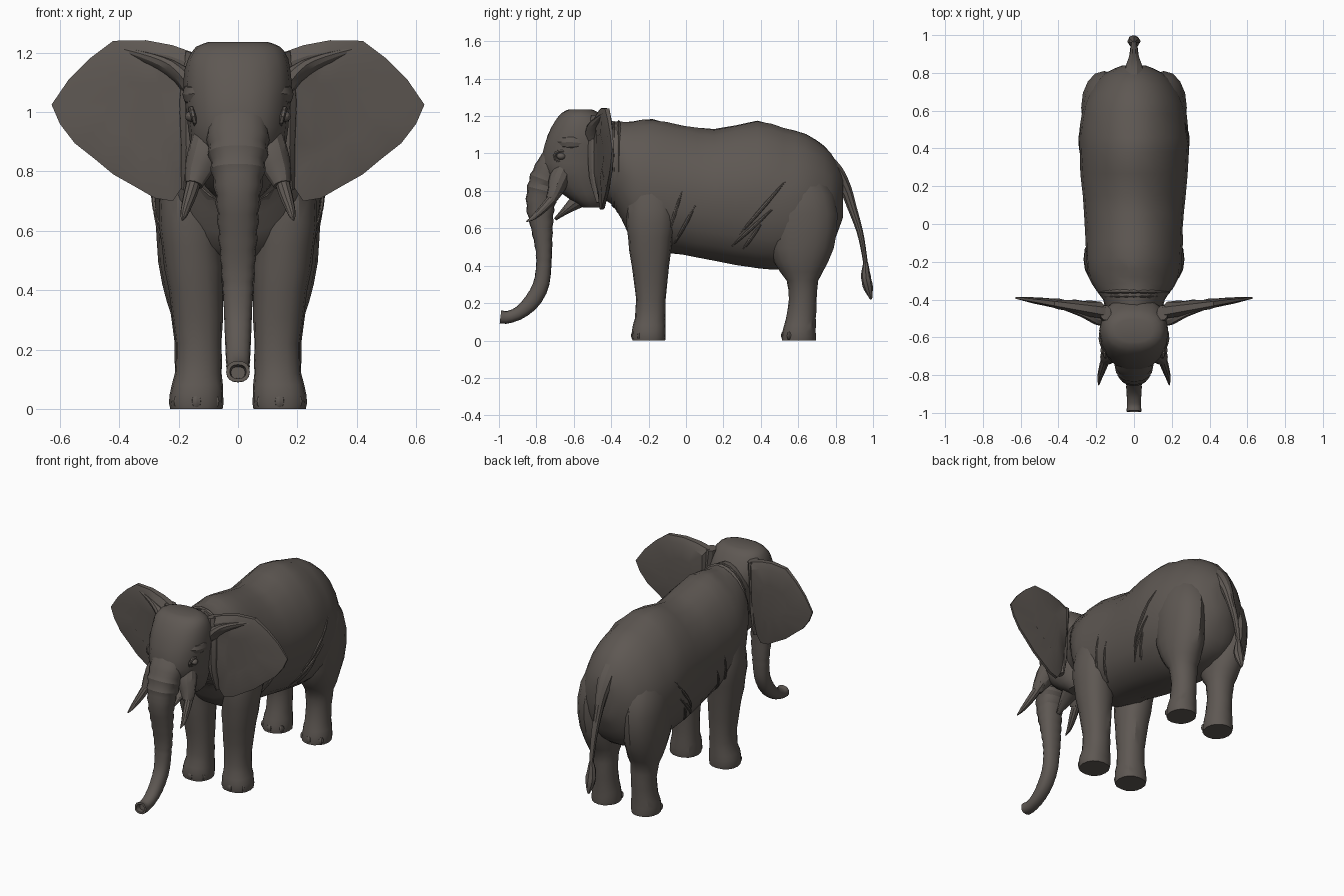
import bpy, bmesh, math, random
from mathutils import Vector

if "Cube" in bpy.data.objects:
    bpy.data.objects.remove(bpy.data.objects["Cube"])

random.seed(4)
skin = bpy.data.materials.new("grey_brown_skin")
skin.diffuse_color = (0.112, 0.097, 0.086, 1)
skin.use_nodes = True
skin.node_tree.nodes["Principled BSDF"].inputs["Base Color"].default_value = skin.diffuse_color


def finish(bm, name, mirror=False, angle=28):
    bmesh.ops.recalc_face_normals(bm, faces=bm.faces)
    me = bpy.data.meshes.new(name)
    bm.to_mesh(me)
    bm.free()
    me.materials.append(skin)
    for p in me.polygons:
        p.use_smooth = True
    me.set_sharp_from_angle(angle=math.radians(angle))
    ob = bpy.data.objects.new(name, me)
    bpy.context.collection.objects.link(ob)
    if mirror:
        ob.modifiers.new("mirror", 'MIRROR').use_axis = (True, False, False)
    return ob


def spline(rows, k):
    """Catmull-Rom interpolation of rows of numbers, k steps per span."""
    out = []
    for i in range(len(rows) - 1):
        a, b = rows[max(i - 1, 0)], rows[i]
        c, d = rows[i + 1], rows[min(i + 2, len(rows) - 1)]
        for s in range(k):
            t = s / k
            out.append(tuple(0.5 * (2*q + (r - p)*t + (2*p - 5*q + 4*r - s2)*t*t
                                    + (3*q - p - 3*r + s2)*t**3)
                             for p, q, r, s2 in zip(a, b, c, d)))
    return out + [tuple(rows[-1])]


def loft(name, rings, n=16, p=2.0, top=None, mirror=False, noise=0.0, hollow=0):
    """Skin super-ellipse rings given as (centre, u axis, v axis)."""
    bm = bmesh.new()
    loops = []
    for c, u, v in rings:
        ring = []
        for i in range(n):
            a = 2 * math.pi * i / n
            co, si = math.cos(a), math.sin(a)
            e = 2 / (top if top and si > 0 else p)
            ca = math.copysign(abs(co) ** e, co)
            sa = math.copysign(abs(si) ** e, si)
            f = 1 + random.uniform(-noise, noise)
            ring.append(bm.verts.new(c + (u * ca + v * sa) * f))
        loops.append(ring)
    for A, B in zip(loops, loops[1:]):
        for i in range(n):
            j = (i + 1) % n
            bm.faces.new((A[i], A[j], B[j], B[i]))
    bm.faces.new(loops[0])
    end = bm.faces.new(loops[-1])
    bm.normal_update()
    if hollow:
        bmesh.ops.recalc_face_normals(bm, faces=bm.faces)
        bmesh.ops.inset_individual(bm, faces=[end], thickness=0.012)
        bmesh.ops.inset_individual(bm, faces=[end], thickness=0.004, depth=-hollow)
    return finish(bm, name, mirror)


def tube(name, rows, k=3, wrinkle=None, **kw):
    """Rows (x, y, z, width radius, depth radius) swept along their path."""
    rows = spline(rows, k)
    pts = [Vector(r[:3]) for r in rows]
    rings = []
    for i, r in enumerate(rows):
        t = (pts[min(i + 1, len(pts) - 1)] - pts[max(i - 1, 0)]).normalized()
        u = Vector((1, 0, 0))
        u = (u - t * u.dot(t)).normalized()
        v = t.cross(u)
        f = 1 + (wrinkle(i / len(rows)) * (1 if i % 2 else -1) if wrinkle else 0)
        rings.append((pts[i], u * r[3] * f, v * r[4] * f))
    return loft(name, rings, **kw)


def column(name, rows, k=2, jitter=0.0, **kw):
    """Rows (x, y, z, rx, ry) stacked as level rings."""
    rings = []
    for i, (x, y, z, rx, ry) in enumerate(spline(rows, k)):
        f = 1 + jitter * (1 if i % 2 else -1)
        rings.append((Vector((x, y, z)), Vector((rx * f, 0, 0)), Vector((0, ry * f, 0))))
    return loft(name, rings, **kw)


def blob(name, loc, size, mirror=True, seg=12):
    bm = bmesh.new()
    bmesh.ops.create_uvsphere(bm, u_segments=seg, v_segments=seg // 2 + 2, radius=1)
    for v in bm.verts:
        v.co = Vector(a * b + c for a, b, c in zip(v.co, size, loc))
    return finish(bm, name, mirror)


# torso with neck: y, bottom, top, half width
torso = [(-.52, .80, 1.15, .13), (-.40, .73, 1.175, .165), (-.345, .645, 1.17, .205),
         (-.28, .53, 1.172, .24), (-.18, .48, 1.185, .255), (-.02, .46, 1.155, .258),
         (.15, .425, 1.132, .272), (.38, .385, 1.175, .288), (.52, .38, 1.145, .285),
         (.64, .40, 1.105, .262), (.74, .45, 1.04, .21), (.80, .55, .965, .15), (.84, .66, .89, .06)]
loft("torso", [(Vector((0, y, (b + t) / 2)), Vector((w, 0, 0)), Vector((0, 0, (t - b) / 2)))
               for y, b, t, w in spline(torso, 2)], n=22, p=2.25, top=1.85, noise=.012)

# neck folds behind the ears
for y, b, t, w in ((-.385, .71, 1.172, .172), (-.36, .68, 1.176, .19)):
    loft("neck_fold", [(Vector((0, y + d, (b + t) / 2)), Vector((w * s, 0, 0)),
                        Vector((0, 0, (t - b) / 2 * s)))
                       for d, s in ((-.012, .96), (0, 1.015), (.012, .97))], n=24, p=2.25, top=1.9)

# legs
column("front_leg", [(.14, -.199, 0, .089, .088), (.139, -.199, .05, .091, .091),
                     (.134, -.192, .12, .080, .082), (.132, -.188, .22, .078, .080),
                     (.142, -.190, .40, .092, .100), (.155, -.190, .55, .104, .120),
                     (.158, -.185, .70, .108, .132), (.138, -.18, .88, .09, .11)],
       jitter=.012, n=16, p=2.3, mirror=True, noise=.015)
column("hind_leg", [(.14, .603, 0, .085, .091), (.14, .605, .05, .086, .089),
                    (.138, .615, .12, .076, .080), (.138, .625, .22, .075, .075),
                    (.142, .622, .32, .085, .085), (.150, .615, .42, .106, .145),
                    (.160, .620, .58, .115, .186), (.150, .605, .78, .118, .185),
                    (.11, .56, .98, .07, .11)],
       jitter=.012, n=16, p=2.1, mirror=True, noise=.015)

# toenails
for y in (-.199, .603):
    for a in (-50, 0, 50):
        s, c = math.sin(math.radians(a)), math.cos(math.radians(a))
        blob("toenail", (.14 + .08 * s, y - .08 * c, .026), (.02, .015, .025), seg=8)

# head as level rings
column("head", [(0, -.50, .71, .07, .05), (0, -.52, .75, .11, .095), (0, -.55, .82, .14, .155),
                (0, -.575, .90, .162, .195), (0, -.575, 1.0, .175, .194),
                (0, -.565, 1.1, .183, .175), (0, -.565, 1.18, .168, .132),
                (0, -.565, 1.22, .14, .095), (0, -.565, 1.236, .10, .06)],
       n=18, p=2.3, noise=.012)

# trunk with ring wrinkles, curling forward at the tip
tube("trunk", [(0, -.66, 1.04, .085, .06), (0, -.715, .93, .106, .085), (0, -.757, .83, .094, .088),
               (0, -.778, .72, .076, .076), (0, -.770, .60, .066, .058), (0, -.760, .48, .057, .044),
               (0, -.762, .38, .050, .041), (0, -.778, .29, .046, .043), (0, -.823, .21, .043, .043),
               (0, -.885, .152, .040, .036), (0, -.950, .125, .037, .033), (0, -.992, .126, .040, .036)],
     k=4, wrinkle=lambda t: .04 if .12 < t < .5 else .014, n=16, p=2.3, hollow=.03)

# mouth: lower lip, cheek sockets and tusks
tube("lower_jaw", [(0, -.50, .79, .09, .05), (0, -.58, .745, .06, .04),
                   (0, -.65, .69, .035, .02), (0, -.70, .648, .012, .008)], n=12)
tube("tusk_socket", [(.085, -.63, .97, .05, .05), (.108, -.675, .87, .06, .055),
                     (.135, -.70, .80, .045, .042), (.148, -.72, .755, .03, .03)],
     n=12, mirror=True, noise=.02)
tube("tusk", [(.14, -.68, .80, .025, .028), (.16, -.745, .725, .023, .025),
              (.18, -.81, .662, .014, .015), (.187, -.853, .636, .003, .003)], n=10, mirror=True)

# eyes with lids
blob("eye", (.158, -.668, .985), (.02, .024, .018))
tube("eye_lid", [(.150 + .008 * math.sin(a), -.67 + .034 * math.cos(a), .985 + .028 * math.sin(a),
                  .009, .009) for a in [i * math.pi / 5 for i in range(11)]], k=1, n=6, mirror=True)
tube("brow", [(.06, -.69, 1.07, .01, .01), (.125, -.66, 1.06, .035, .035),
              (.155, -.60, 1.06, .033, .04), (.16, -.53, 1.05, .01, .01)], n=10, mirror=True)

# ears: wedge-shaped leaf, thick at the head and thin at the rim
outline = [(.15, 1.20), (.22, 1.225), (.31, 1.242), (.42, 1.24), (.50, 1.18), (.57, 1.11),
           (.628, 1.025), (.60, .96), (.55, .895), (.48, .84), (.42, .79), (.34, .745),
           (.28, .71), (.22, .70), (.18, .76), (.16, .88), (.15, 1.05)]


def ear_ring(bm, scale, side, amount, wave):
    ring = []
    for i, (x, z) in enumerate(outline):
        x, z = .31 + (x - .31) * scale, .99 + (z - .99) * scale
        f = (x - .15) / .48
        thick = .045 * (1 - f) * amount * min(1, max(.3, (z - .66) / .3)) + .005
        ring.append(bm.verts.new((x, -.462 + .072 * f + side * thick + wave * (-1) ** i, z)))
    return ring


bm = bmesh.new()
rings = [ear_ring(bm, *a) for a in
         ((.45, -1, .75, .003), (.85, -1, .9, .003), (1, -1, .35, 0),
          (1, 1, .35, 0), (.85, 1, .9, .003), (.45, 1, 1, .003))]
for A, B in zip(rings, rings[1:]):
    for i in range(len(outline)):
        j = (i + 1) % len(outline)
        bm.faces.new((A[i], A[j], B[j], B[i]))
bm.faces.new(rings[0])
bm.faces.new(rings[-1])
finish(bm, "ear", True, 25)

# fold where the ear joins the head
tube("ear_fold", [(.14, -.49, 1.08, .05, .05), (.20, -.485, 1.13, .03, .05),
                  (.29, -.46, 1.175, .02, .03), (.40, -.435, 1.21, .008, .012)], n=10, mirror=True)
tube("ear_base", [(.15, -.47, 1.20, .03, .04), (.165, -.475, 1.05, .035, .05),
                  (.165, -.475, .88, .03, .045), (.18, -.455, .74, .012, .025)], n=10, mirror=True)


def torso_half_width(y, z):
    """Half width of the torso at a height, so folds can lie on it."""
    rows = spline(torso, 8)
    _, b, t, w = min(rows, key=lambda r: abs(r[0] - y))
    q = (z - (b + t) / 2) / ((t - b) / 2)
    e = 1.85 if q > 0 else 2.25
    return w * max(0, 1 - abs(q) ** e) ** (1 / e)


# shallow slanting skin folds on shoulder and flank
for y0, z0, y1, z1 in ((-.02, .80, -.12, .50), (.05, .72, -.06, .52),
                       (.53, .85, .28, .56), (.46, .70, .24, .50), (.40, .62, .30, .48)):
    rows = []
    for i in range(6):
        t = i / 5
        y, z, r = y0 + (y1 - y0) * t, z0 + (z1 - z0) * t, .004 + .007 * math.sin(math.pi * t)
        rows.append((torso_half_width(y, z) - .004, y, z, r, r))
    tube("skin_fold", rows, k=1, n=8, mirror=True)

# tail and tuft
tube("tail", [(0, .72, .98, .05, .05), (0, .80, .90, .055, .045), (0, .853, .81, .038, .034),
              (0, .888, .71, .026, .026), (0, .93, .58, .02, .018), (0, .953, .46, .015, .014),
              (0, .962, .39, .013, .012)], n=10)
tube("tail_tuft", [(0, .960, .42, .012, .012), (0, .962, .34, .032, .026),
                   (0, .975, .28, .030, .024), (0, .990, .22, .006, .006)], n=8, noise=.08)
